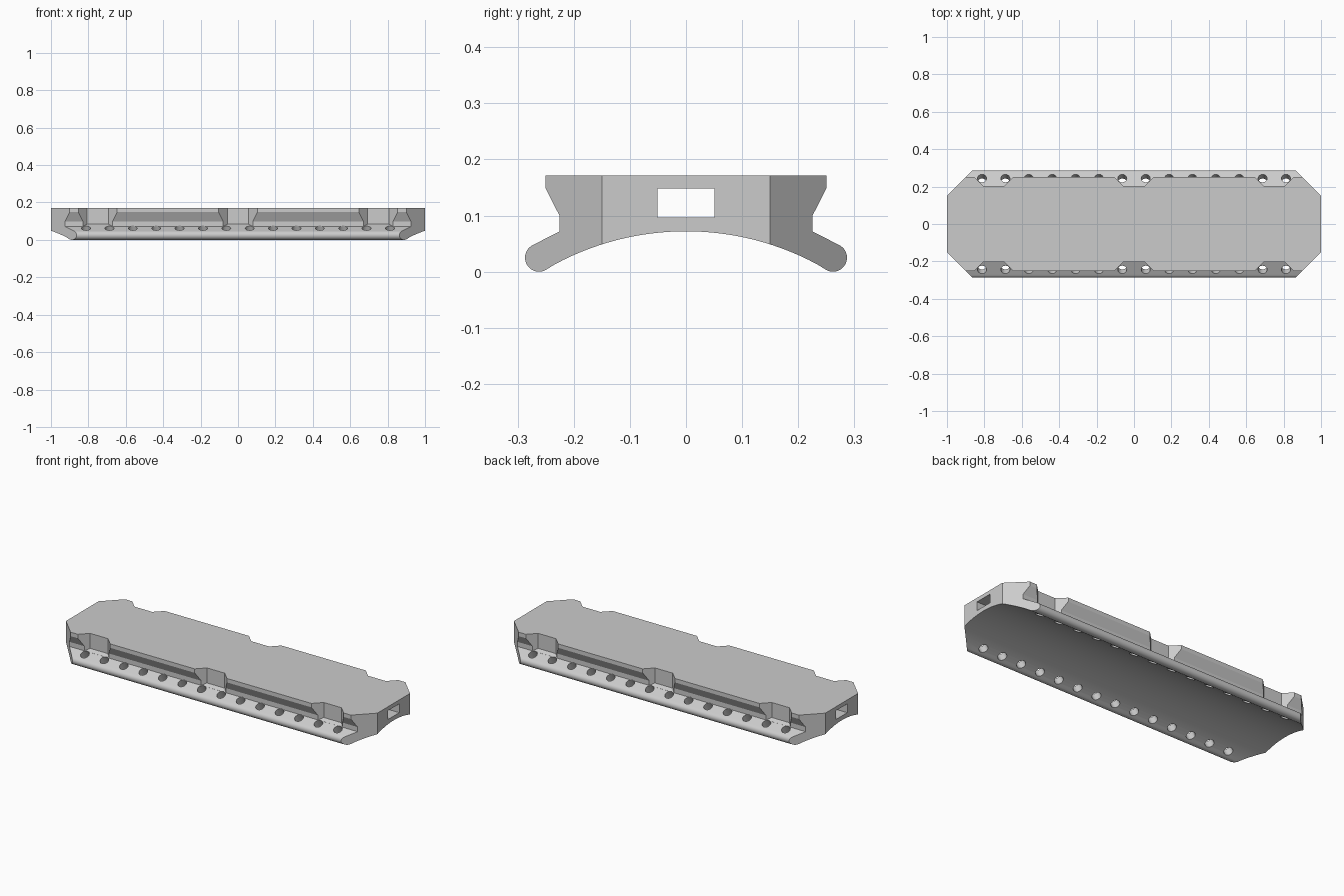
import bpy, bmesh, math

if "Cube" in bpy.data.objects:
    bpy.data.objects.remove(bpy.data.objects["Cube"])

grey = bpy.data.materials.new("plain grey")
grey.diffuse_color = (0.6, 0.6, 0.6, 1)
grey.use_nodes = True
grey.node_tree.nodes["Principled BSDF"].inputs["Base Color"].default_value = grey.diffuse_color


def loft(name, loop_a, loop_b):
    """Closed solid between two matching loops of points."""
    bm = bmesh.new()
    a = [bm.verts.new(p) for p in loop_a]
    b = [bm.verts.new(p) for p in loop_b]
    n = len(a)
    bm.faces.new(a)
    bm.faces.new(b[::-1])
    for i in range(n):
        bm.faces.new((a[i], b[i], b[(i + 1) % n], a[(i + 1) % n]))
    bmesh.ops.recalc_face_normals(bm, faces=bm.faces)
    me = bpy.data.meshes.new(name)
    bm.to_mesh(me)
    bm.free()
    me.materials.append(grey)
    ob = bpy.data.objects.new(name, me)
    bpy.context.collection.objects.link(ob)
    return ob


def cut(body, cutters, operation='DIFFERENCE'):
    """Apply boolean cutters to the body, then remove them."""
    bpy.context.view_layer.objects.active = body
    for c in cutters:
        c.hide_render = True
        mod = body.modifiers.new("cut", 'BOOLEAN')
        mod.operation, mod.solver, mod.object = operation, 'EXACT', c
        bpy.ops.object.modifier_apply(modifier=mod.name)
        bpy.data.objects.remove(c)


# Cross-section: flat top, undercut neck, rounded flange, arched underside
R, APEX = 0.4936, 0.072
half = [(0.25, 0.171), (0.25, 0.148), (0.225, 0.099), (0.225, 0.072)]
for i in range(15):
    a = math.radians(62 - 180 * i / 14)
    half.append((0.262 + 0.025 * math.cos(a), 0.025 + 0.025 * math.sin(a)))
for i in range(1, 17):
    y = 0.2495 * (1 - i / 16)
    half.append((y, APEX - R + math.sqrt(R * R - y * y)))
section = half + [(-y, z) for y, z in half[-2::-1]]
body = loft("rail_body", [(-1, y, z) for y, z in section], [(1, y, z) for y, z in section])

# Chamfered plan outline
quarter = [(1, 0.15), (0.85, 0.30)]
plan = quarter + [(-x, y) for x, y in quarter[::-1]]
plan += [(-x, -y) for x, y in plan]
plan = [(x * 1.0, y) for x, y in plan]
cut(body, [loft("outline_cutter", [(x, y, -0.1) for x, y in plan],
                [(x, y, 0.3) for x, y in plan])], 'INTERSECT')

# Rectangular slot along the whole length
slot = [(-0.051, 0.097), (0.051, 0.097), (0.051, 0.148), (-0.051, 0.148)]
cut(body, [loft("slot_cutter", [(-1.1, y, z) for y, z in slot], [(1.1, y, z) for y, z in slot])])


def flange_z(y):
    return 0.072 - 0.512 * (y - 0.225)


# Tapered notches in both edges, floored level with the flange
for side in (-1, 1):
    for cx in (-0.75, 0, 0.75):
        pts = [(-0.057, 0.203), (0.057, 0.203), (0.154, 0.30), (-0.154, 0.30)]
        cut(body, [loft("notch_cutter",
                        [(cx + x, side * y, flange_z(y) + 0.0005) for x, y in pts],
                        [(cx + x, side * y, 0.3) for x, y in pts])])

# Row of holes drilled square to each flange
tilt = math.atan(0.512)
ny, nz = math.sin(tilt), math.cos(tilt)
for side in (-1, 1):
    for k in range(14):
        loops = []
        for h in (-0.08, 0.03):
            ring = []
            for j in range(24):
                a = math.tau * j / 24
                u, v = 0.024 * math.cos(a), 0.024 * math.sin(a)
                ring.append((-0.8125 + 0.125 * k + u,
                             side * (0.244 + h * ny + v * nz),
                             flange_z(0.244) + h * nz - v * ny))
            loops.append(ring)
        cut(body, [loft("hole_cutter", *loops)])

bpy.ops.object.select_all(action='DESELECT')
body.select_set(True)
bpy.context.view_layer.objects.active = body
bpy.ops.object.shade_smooth_by_angle(angle=math.radians(25))
